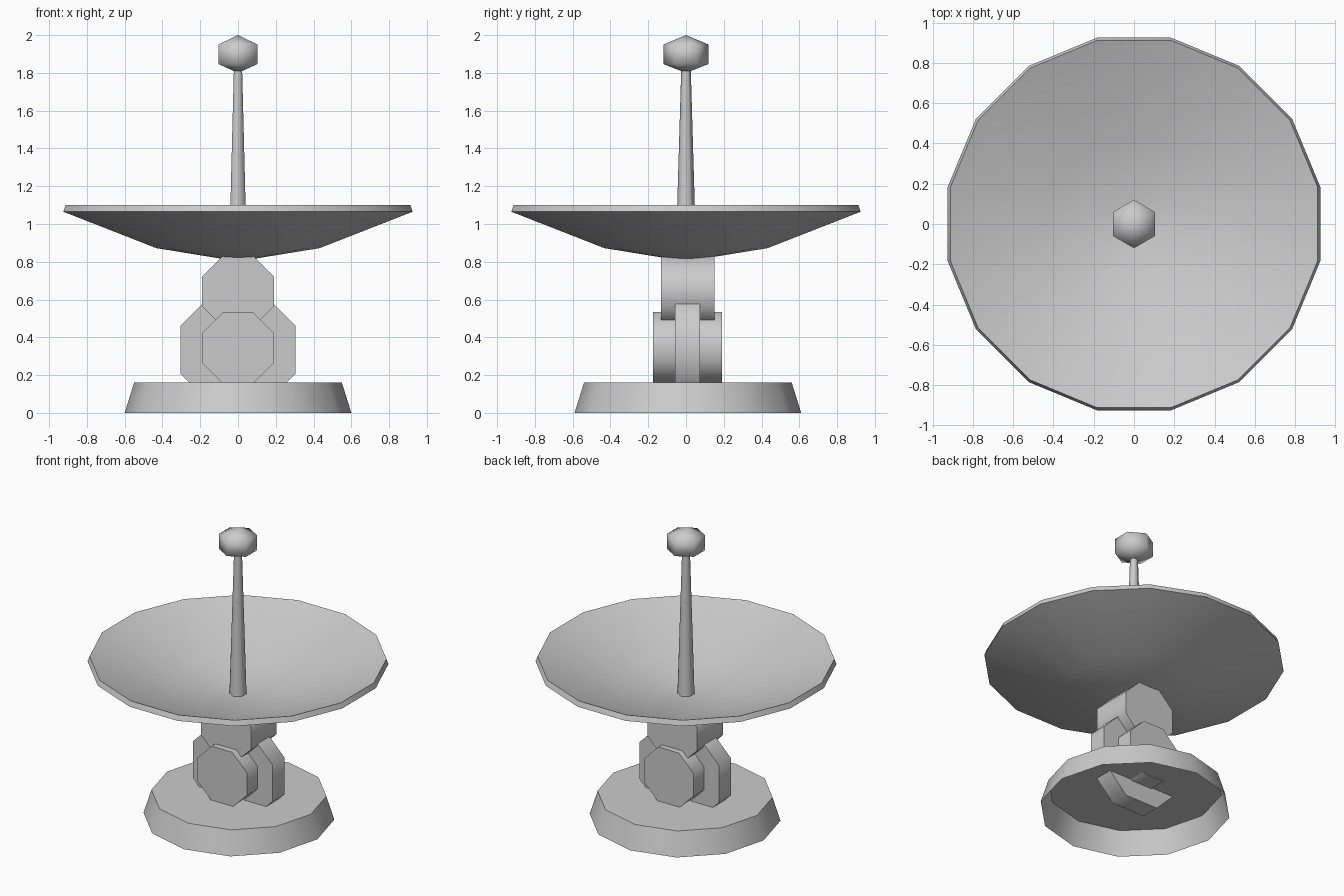
import bpy, bmesh
from math import cos, sin, pi, radians

cube = bpy.data.objects.get("Cube")
if cube:
    bpy.data.objects.remove(cube, do_unlink=True)

grey = bpy.data.materials.new("light_grey")
grey.use_nodes = True
COLOUR = (0.6, 0.6, 0.6, 1)
grey.diffuse_color = COLOUR
grey.node_tree.nodes["Principled BSDF"].inputs["Base Color"].default_value = COLOUR


def finish(name, bm, angle=50, fix_normals=True):
    if fix_normals:
        bmesh.ops.recalc_face_normals(bm, faces=bm.faces)
    mesh = bpy.data.meshes.new(name)
    bm.to_mesh(mesh)
    bm.free()
    mesh.materials.append(grey)
    obj = bpy.data.objects.new(name, mesh)
    bpy.context.collection.objects.link(obj)
    bpy.ops.object.select_all(action='DESELECT')
    bpy.context.view_layer.objects.active = obj
    obj.select_set(True)
    bpy.ops.object.shade_smooth_by_angle(angle=radians(angle))
    return obj


def lathe(name, profile, sides, turn=0.0, y=0.0, cap_start=False, cap_end=False, angle=50):
    """Revolve (radius, z) points; a zero radius closes to a single point."""
    bm = bmesh.new()
    rings = []
    for r, z in profile:
        count = sides if r > 0 else 1
        rings.append([bm.verts.new((r * cos(turn + 2 * pi * i / sides),
                                    y + r * sin(turn + 2 * pi * i / sides), z))
                      for i in range(count)])
    for low, high in zip(rings, rings[1:]):
        for i in range(sides):
            j = (i + 1) % sides
            if len(low) == 1:
                bm.faces.new((low[0], high[j], high[i]))
            elif len(high) == 1:
                bm.faces.new((low[i], low[j], high[0]))
            else:
                bm.faces.new((low[i], low[j], high[j], high[i]))
    if cap_start:
        bm.faces.new(rings[0][::-1])
    if cap_end:
        bm.faces.new(rings[-1])
    return finish(name, bm, angle, fix_normals=False)


def octagon_block(name, half_width, z, y_front, y_back):
    """Eight-sided drum lying along y, with flats at the sides and top."""
    bm = bmesh.new()
    r = half_width / cos(pi / 8)
    ends = []
    for y in (y_front, y_back):
        ends.append([bm.verts.new((r * cos(pi / 8 + i * pi / 4), y,
                                   z + r * sin(pi / 8 + i * pi / 4))) for i in range(8)])
    front, back = ends
    bm.faces.new(front)
    bm.faces.new(back[::-1])
    for i in range(8):
        j = (i + 1) % 8
        bm.faces.new((front[j], front[i], back[i], back[j]))
    return finish(name, bm)


# Base: tapered plinth, open underneath
lathe("base", [(0.6, 0), (0.55, 0.16)], 12, y=0.01, cap_end=True)

# Swivel joint: three interlocking drums
octagon_block("lower_drum", 0.19, 0.343, -0.175, 0.19)
octagon_block("middle_plate", 0.305, 0.335, -0.058, 0.073)
octagon_block("upper_drum", 0.19, 0.643, -0.132, 0.15)

# Dish: thin shell from the underside centre, over the rim, to the inner centre
lathe("dish", [(0, 0.815), (0.1, 0.818), (0.44, 0.872), (0.943, 1.065), (0.93, 1.1),
               (0.44, 0.91), (0.1, 0.855), (0, 0.85)], 16, turn=pi / 16, angle=40)

# Antenna: tapered mast with a faceted ball on top
lathe("mast", [(0.054, 0.84), (0.025, 1.83)], 6, turn=pi / 6, cap_start=True, cap_end=True, angle=65)
lathe("antenna_ball", [(0, 1.8), (0.12, 1.847), (0.12, 1.95), (0, 2)], 6, turn=pi / 6, angle=80)
